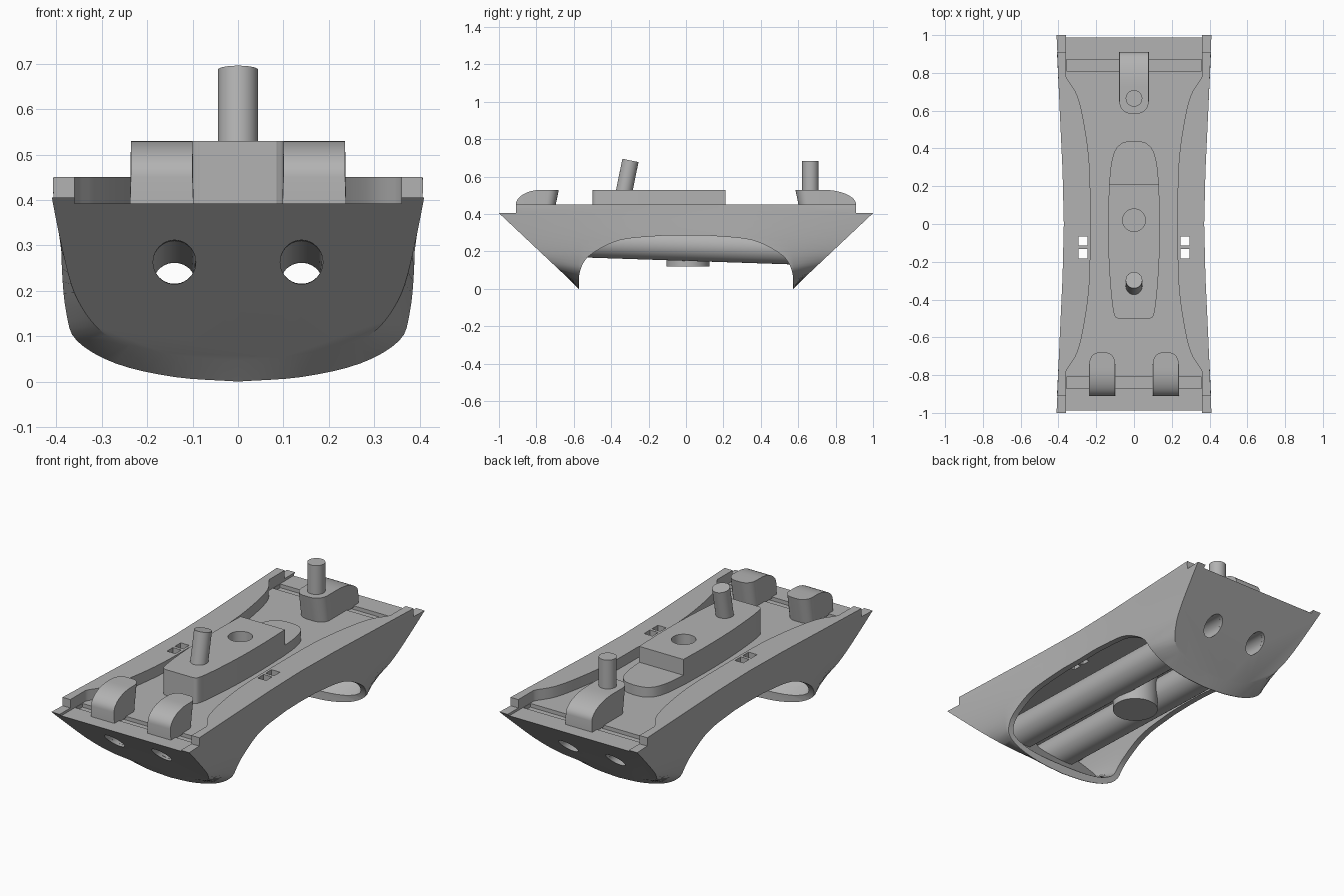
import bpy, bmesh, math
from mathutils import Vector, Matrix

cube = bpy.data.objects.get("Cube")
if cube:
    bpy.data.objects.remove(cube, do_unlink=True)

grey = bpy.data.materials.new("plain grey")
grey.use_nodes = True
grey.diffuse_color = (0.45, 0.45, 0.45, 1)
grey.node_tree.nodes["Principled BSDF"].inputs["Base Color"].default_value = (0.45, 0.45, 0.45, 1)


def loft(name, rings, loop=False):
    """Skin a row of equal-length closed rings; cap the ends unless looped."""
    bm = bmesh.new()
    rows = [[bm.verts.new(p) for p in r] for r in rings]
    n = len(rows[0])
    pairs = list(zip(rows, rows[1:])) + ([(rows[-1], rows[0])] if loop else [])
    for a, b in pairs:
        for i in range(n):
            j = (i + 1) % n
            bm.faces.new((a[i], a[j], b[j], b[i]))
    if not loop:
        bm.faces.new(rows[0])
        bm.faces.new(rows[-1])
    bmesh.ops.recalc_face_normals(bm, faces=bm.faces)
    mesh = bpy.data.meshes.new(name)
    bm.to_mesh(mesh)
    bm.free()
    mesh.materials.append(grey)
    ob = bpy.data.objects.new(name, mesh)
    bpy.context.collection.objects.link(ob)
    return ob


def prism(name, pts, z0, z1):
    return loft(name, [[(x, y, z) for x, y in pts] for z in (z0, z1)])


def box(name, x0, x1, y0, y1, z0, z1):
    return prism(name, [(x0, y0), (x1, y0), (x1, y1), (x0, y1)], z0, z1)


def circle(r, n=40):
    return [(r * math.cos(2 * math.pi * i / n), r * math.sin(2 * math.pi * i / n)) for i in range(n)]


def rod(name, a, b, r):
    a, b = Vector(a), Vector(b)
    q = (b - a).to_track_quat('Z', 'Y')
    return loft(name, [[c + q @ Vector((x, y, 0)) for x, y in circle(r)] for c in (a, b)])


def smooth(pts, steps=4):
    """Catmull-Rom curve through 2D points."""
    p = [Vector(v) for v in pts]
    p = [p[0] * 2 - p[1]] + p + [p[-1] * 2 - p[-2]]
    out = []
    for a, b, c, d in zip(p, p[1:], p[2:], p[3:]):
        for k in range(steps):
            t = k / steps
            out.append(0.5 * (2 * b + (c - a) * t + (2 * a - 5 * b + 4 * c - d) * t * t
                              + (3 * b - a - 3 * c + d) * t ** 3))
    return out + [p[-2]]


def cut(ob, cutters):
    for c in cutters:
        c.hide_render = True
        m = ob.modifiers.new("cut", 'BOOLEAN')
        m.operation, m.solver, m.object = 'DIFFERENCE', 'EXACT', c
    dg = bpy.context.evaluated_depsgraph_get()
    mesh = bpy.data.meshes.new_from_object(ob.evaluated_get(dg))
    ob.modifiers.clear()
    ob.data = mesh
    for c in cutters:
        bpy.data.objects.remove(c, do_unlink=True)


# Hull sections: slanted end face and the full section at the lower tip
END = smooth([(.413, .45), (.41, .405), (.375, .24), (.345, .165), (.3, .11), (.24, .08), (.13, .057), (0, .047)])
TIP = smooth([(.392, .45), (.391, .405), (.388, .25), (.378, .15), (.355, .09), (.27, .04), (.14, .01), (0, 0)])


def slant(z):
    return 1 - (.405 - z) * 1.0625


def section(half, y_of, sx=1, z0=0, z1=.45):
    right = [(x * sx, z0 + z / .45 * (z1 - z0)) for x, z in half]
    full = right + [(-x, z) for x, z in right[-2::-1]]
    return [(x, y_of(z), z) for x, z in full]


def hull_loft(name, sx, z0, z1, wall, tip_y):
    rings = [section(END, lambda z: wall - slant(z), sx, z0, z1)]
    for y, w in ((-tip_y, 1), (-.28, .965), (0, .948), (.28, .965), (tip_y, 1)):
        rings.append(section(TIP, lambda z: y, sx * w, z0, z1))
    rings.append(section(END, lambda z: slant(z) - wall, sx, z0, z1))
    return loft(name, rings)


hull = hull_loft("hull", 1, 0, .45, 0, .575)
cutters = [hull_loft("cavity_cutter", .91, .03, .35, .05, .555)]

# Side arch opening
arch = smooth([(-.572, -.1), (-.572, 0), (-.57, .08), (-.545, .145), (-.5, .19), (-.4, .245), (-.3, .27), (-.12, .285)])
arch += [Vector((-p.x, p.y)) for p in reversed(arch)]
cutters.append(loft("arch_cutter", [[(x, y, z) for y, z in arch] for x in (-.6, .6)]))

# Sunken deck between the waisted rails, end ledges and cross grooves
edge = smooth([(.23, 0), (.235, .3), (.262, .52), (.3, .68), (.355, .77), (.36, .8)])
quarter = [(p.x, p.y) for p in edge] + [(.36, 1.2)]
side = [(x, -y) for x, y in quarter[:0:-1]] + quarter
cutters.append(prism("deck_cutter", side + [(-x, y) for x, y in side[::-1]], .392, .7))
for s in (-1, 1):
    cutters.append(box("ledge_cutter", -.6, .6, *sorted((s * .91, s * 1.3)), .405, .7))
    cutters.append(box("groove_cutter", -.358, .358, *sorted((s * .81, s * .87)), .372, .5))
    for y in (-.09, -.157):
        cutters.append(box("slot_cutter", s * .27 - .025, s * .27 + .025, y - .025, y + .025, .3, .6))


# Twin tubes running gently downhill to the back
def axis_z(y):
    return .263 - .0286 * (y + .85)


def bore(s, r=.047):
    return rod("bore_cutter", (s * .14, -1.2, axis_z(-1.2)), (s * .14, 1.2, axis_z(1.2)), r)


cutters += [bore(-1), bore(1)]
cut(hull, cutters)


def tube_ring(s, end, r):
    ring = []
    for a, b in circle(r):
        z = axis_z(end * .83) + b
        ring.append((s * .14 + a, end * (slant(z) - .02), z))
    return ring


for s, label in ((1, "left"), (-1, "right")):
    loft(label + "_tube", [tube_ring(s, -1, .088), tube_ring(s, 1, .088),
                           tube_ring(s, 1, .047), tube_ring(s, -1, .047)], loop=True)

# Underside boss between the tubes
boss = rod("underside_boss", (0, .01, .12), (0, .01, .37), .115)
cut(boss, [bore(-1, .06), bore(1, .06)])

# Raised centre block with a blind hole, and the low step behind it
front = smooth([(.085, -.5), (.105, -.48), (.12, -.38), (.133, -.2), (.137, 0), (.132, .21)])
block = prism("centre_block", [tuple(p) for p in front] + [(-p.x, p.y) for p in reversed(front)], .38, .53)
cut(block, [rod("hole_cutter", (0, .02, .41), (0, .02, .7), .06)])
back = smooth([(.132, .2), (.122, .31), (.1, .39), (.06, .43), (.01, .44)])
prism("rear_step", [tuple(p) for p in back] + [(-p.x, p.y) for p in reversed(back)], .38, .445)


# Rounded clips: U-shaped in plan with a curved top dropping to the outer end
def clip(name, cx, half, inner, crest, end):
    rings = []
    n = 10
    nose = half * .8
    ys = [inner + nose * (1 - math.cos(math.pi / 2 * i / n)) for i in range(n + 1)]
    ys += [crest + (.91 - crest) * math.sin(math.pi / 2 * i / n) for i in range(n + 1)]
    for y in ys:
        t = max(0, 1 - (y - inner) / nose)
        w = half * (.25 + .75 * math.sqrt(max(0, 1 - t * t)))
        u = max(0, (y - crest) / (.91 - crest))
        top = .45 + .08 * math.sqrt(max(0, 1 - u * u))
        low = y + .03 * max(0, 1 - (y - inner) / .15)
        rings.append([(cx - w, end * low, .385), (cx + w, end * low, .385),
                      (cx + w * .97, end * y, top), (cx - w * .97, end * y, top)])
    loft(name, rings)


clip("front_left_clip", .168, .07, .68, .77, -1)
clip("front_right_clip", -.168, .07, .68, .77, -1)
clip("rear_clip", 0, .08, .585, .73, 1)

# Pins
rod("front_pin", (0, -.335, .5), (0, -.297, .687), .044)
rod("rear_pin", (0, .665, .5), (0, .665, .685), .044)

# Smooth curved faces, keep edges crisp
bpy.ops.object.select_all(action='DESELECT')
for ob in bpy.context.collection.objects:
    if ob.type == 'MESH' and grey.name in ob.data.materials:
        ob.select_set(True)
        bpy.context.view_layer.objects.active = ob
bpy.ops.object.shade_smooth_by_angle(angle=math.radians(30))
